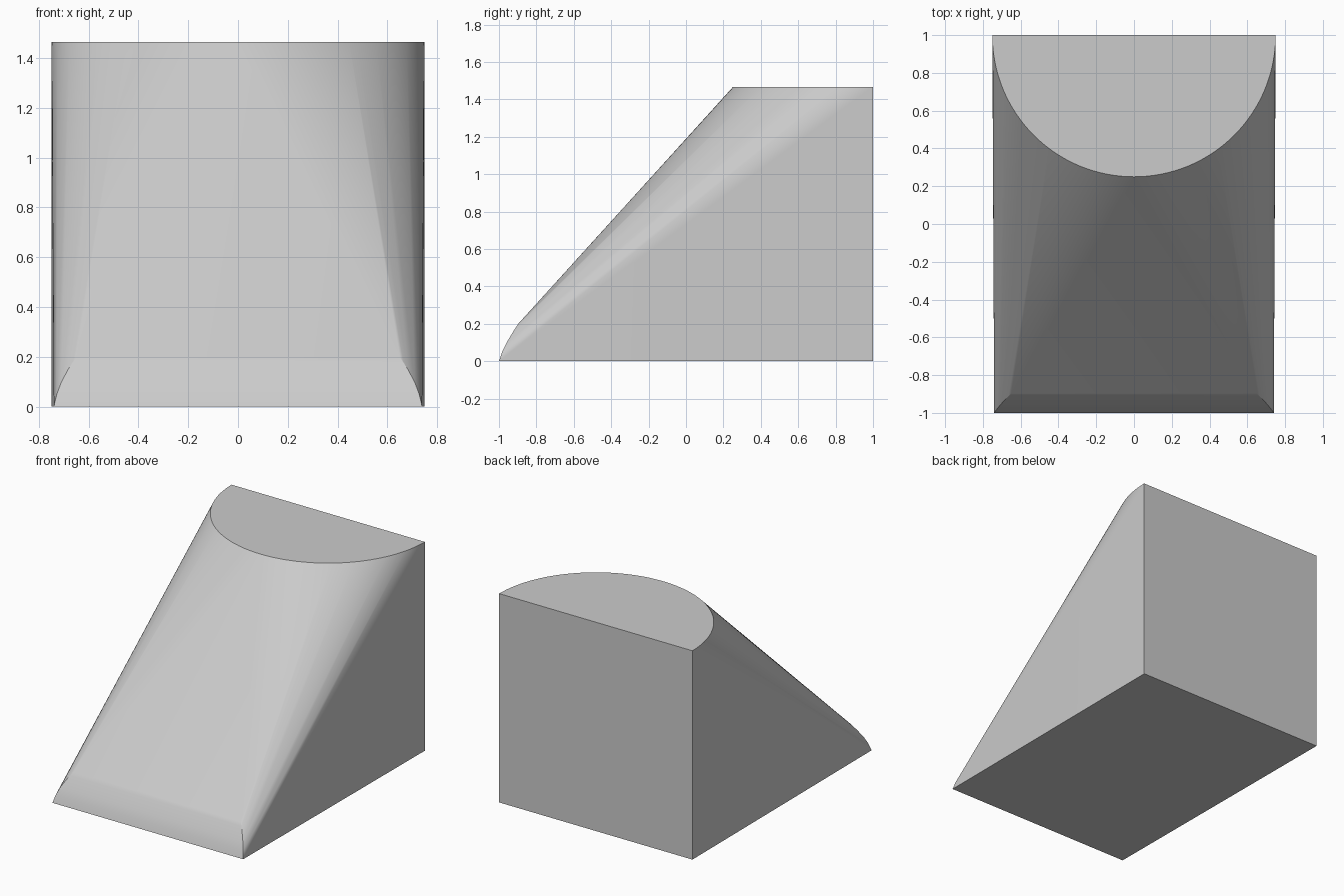
import bpy
import bmesh
import math

# Remove the default cube
cube = bpy.data.objects.get("Cube")
if cube:
    bpy.data.objects.remove(cube, do_unlink=True)

HEIGHT = 1.465
RADIUS = 0.75
ARC_STEPS = 64

# Plain grey material
grey = bpy.data.materials.new("plain_grey")
grey.use_nodes = True
colour = (0.6, 0.6, 0.6, 1)
grey.diffuse_color = colour
grey.node_tree.nodes["Principled BSDF"].inputs["Base Color"].default_value = colour

bm = bmesh.new()

# Half-round top outline, flat against the back
for i in range(ARC_STEPS + 1):
    a = math.pi * i / ARC_STEPS
    bm.verts.new((RADIUS * math.cos(a), 1 - RADIUS * math.sin(a), HEIGHT))

# Rounded front lip that narrows as it rises: half width, y, z
lip = [(0.74, -1, 0), (0.728, -0.983, 0.05), (0.709, -0.959, 0.1),
       (0.682, -0.929, 0.15), (0.665, -0.912, 0.177), (0.65, -0.897, 0.2)]
for side in (-1, 1):
    for x, y, z in lip:
        bm.verts.new((side * x, y, z))
    # Back corner of the base
    bm.verts.new((side * RADIUS, 1, 0))

# Skin the outlines into one solid and merge the flat faces
bmesh.ops.convex_hull(bm, input=bm.verts[:])
bmesh.ops.dissolve_limit(bm, angle_limit=math.radians(0.2),
                         verts=bm.verts[:], edges=bm.edges[:])
bmesh.ops.recalc_face_normals(bm, faces=bm.faces[:])

mesh = bpy.data.meshes.new("sloped_block")
bm.to_mesh(mesh)
bm.free()
mesh.materials.append(grey)
block = bpy.data.objects.new("sloped_block", mesh)
bpy.context.collection.objects.link(block)

# Smooth the curved slope, keep the rims sharp
bpy.ops.object.select_all(action="DESELECT")
block.select_set(True)
bpy.context.view_layer.objects.active = block
bpy.ops.object.shade_smooth_by_angle(angle=math.radians(30))
weighted = block.modifiers.new("even_shading", "WEIGHTED_NORMAL")
weighted.keep_sharp = True
